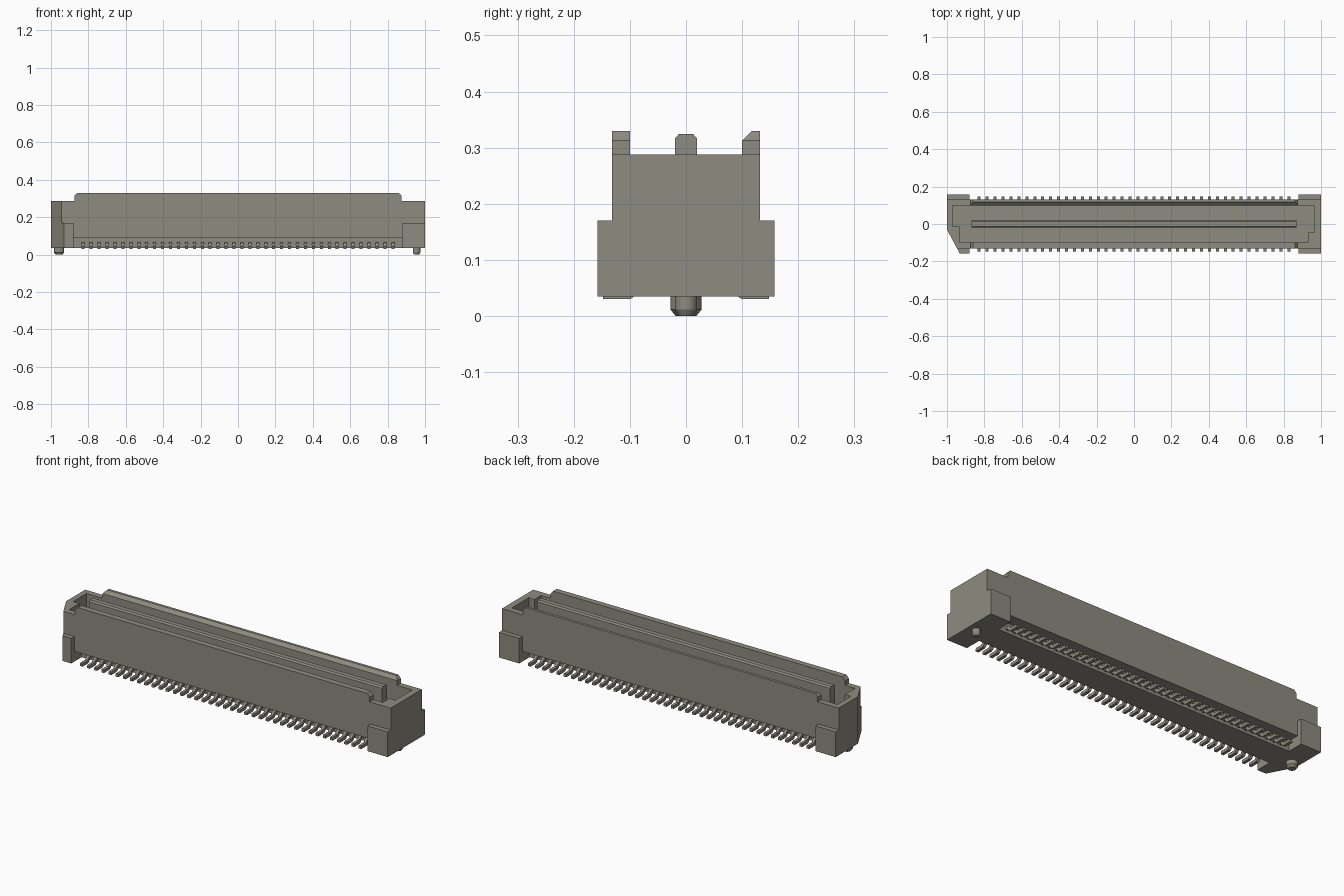
import bpy, bmesh, math
from mathutils import Matrix, Vector

old = bpy.data.objects.get("Cube")
if old:
    bpy.data.objects.remove(old, do_unlink=True)

grey = bpy.data.materials.new("warm_grey")
grey.use_nodes = True
colour = (0.27, 0.26, 0.215, 1)
grey.diffuse_color = colour
grey.node_tree.nodes["Principled BSDF"].inputs["Base Color"].default_value = colour


def prism(bm, outline, axis, lo, hi):
    """Extrude a 2D outline along an axis; the outline uses the other two axes in order."""
    def place(p, d):
        c = list(p)
        c.insert("xyz".index(axis), d)
        return Vector(c)
    verts = [bm.verts.new(place(p, lo)) for p in outline]
    face = bm.faces.new(verts)
    new = bmesh.ops.extrude_face_region(bm, geom=[face])["geom"]
    shift = place((0, 0), hi - lo)
    bmesh.ops.translate(bm, verts=[g for g in new if isinstance(g, bmesh.types.BMVert)], vec=shift)


def finish(name, bm):
    bmesh.ops.recalc_face_normals(bm, faces=bm.faces)
    mesh = bpy.data.meshes.new(name)
    bm.to_mesh(mesh)
    bm.free()
    mesh.materials.append(grey)
    ob = bpy.data.objects.new(name, mesh)
    bpy.context.collection.objects.link(ob)
    return ob


def part(name, outline, axis, lo, hi):
    bm = bmesh.new()
    prism(bm, outline, axis, lo, hi)
    return finish(name, bm)


def combine(target, other, operation):
    """Apply a boolean and discard the helper."""
    mod = target.modifiers.new(operation, "BOOLEAN")
    mod.operation, mod.object, mod.solver = operation, other, "EXACT"
    bpy.context.view_layer.objects.active = target
    bpy.ops.object.modifier_apply(modifier=mod.name)
    bpy.data.objects.remove(other, do_unlink=True)


# Housing with one chamfered corner, a foot block at each end and a keyed cavity
housing = part("housing", [(-1, -.03), (-.945, -.132), (1, -.132), (1, .132), (-1, .132)],
               "z", .09, .288)
left_foot = part("left_foot", [(.88, -.158), (1, -.158), (1, .158), (.88, .158)],
                 "z", .035, .17)
right_foot = part("right_foot", [(-1, -.03), (-.931, -.158), (-.88, -.158), (-.88, .158), (-1, .158)],
                  "z", .035, .17)
cavity = part("cavity_cutter", [(-.97, .1), (-.97, -.013), (-.933, -.013), (-.933, -.1),
                                (.93, -.1), (.93, -.045), (.965, -.045), (.965, .1)],
              "z", .1, .4)
combine(housing, left_foot, "UNION")
combine(housing, right_foot, "UNION")
combine(housing, cavity, "DIFFERENCE")

# Central base between the two rows of pins
part("base_block", [(-.89, -.07), (.89, -.07), (.89, .07), (-.89, .07)], "z", .035, .095)

# Raised wall rims, the back one with a sloping inner edge
rim = [(-.875, .288), (.875, .288), (.875, .313), (.86, .33), (-.86, .33), (-.875, .313)]
part("front_rim", rim, "y", -.132, -.1)
bm = bmesh.new()
prism(bm, rim, "y", .1, .132)
cut = bmesh.ops.bisect_plane(bm, geom=bm.verts[:] + bm.edges[:] + bm.faces[:],
                             plane_co=(0, .1, .313), plane_no=(0, -1, 1), clear_outer=True)
bmesh.ops.holes_fill(bm, edges=[e for e in bm.edges if e.is_boundary])
finish("back_rim", bm)

# Central contact blade
part("contact_blade", [(-.02, .095), (.02, .095), (.02, .316), (.013, .324),
                       (-.013, .324), (-.02, .316)], "x", -.87, .87)

# Two rows of bent pins
pin = [(.065, .064), (.087, .064), (.097, .058), (.105, .046), (.144, .046), (.148, .042),
       (.148, .03), (.099, .03), (.091, .036), (.083, .049), (.065, .049)]
count, span, half = 40, 1.655, .008
for name, side in (("front_pins", -1), ("back_pins", 1)):
    bm = bmesh.new()
    for i in range(count):
        x = (i / (count - 1) - .5) * span
        prism(bm, [(side * y, z) for y, z in pin], "x", x - half, x + half)
    finish(name, bm)

# Locating posts with tapered tips
for name, x, r in (("right_post", -.957, .028), ("left_post", .955, .02)):
    bm = bmesh.new()
    for r1, r2, lo, hi in ((r * .65, r, 0, .012), (r, r, .012, .04)):
        bmesh.ops.create_cone(bm, cap_ends=True, segments=24, radius1=r1, radius2=r2, depth=hi - lo,
                              matrix=Matrix.Translation((x, 0, (lo + hi) / 2)))
    post = finish(name, bm)
    bpy.ops.object.select_all(action="DESELECT")
    post.select_set(True)
    bpy.context.view_layer.objects.active = post
    bpy.ops.object.shade_smooth_by_angle(angle=math.radians(30))
